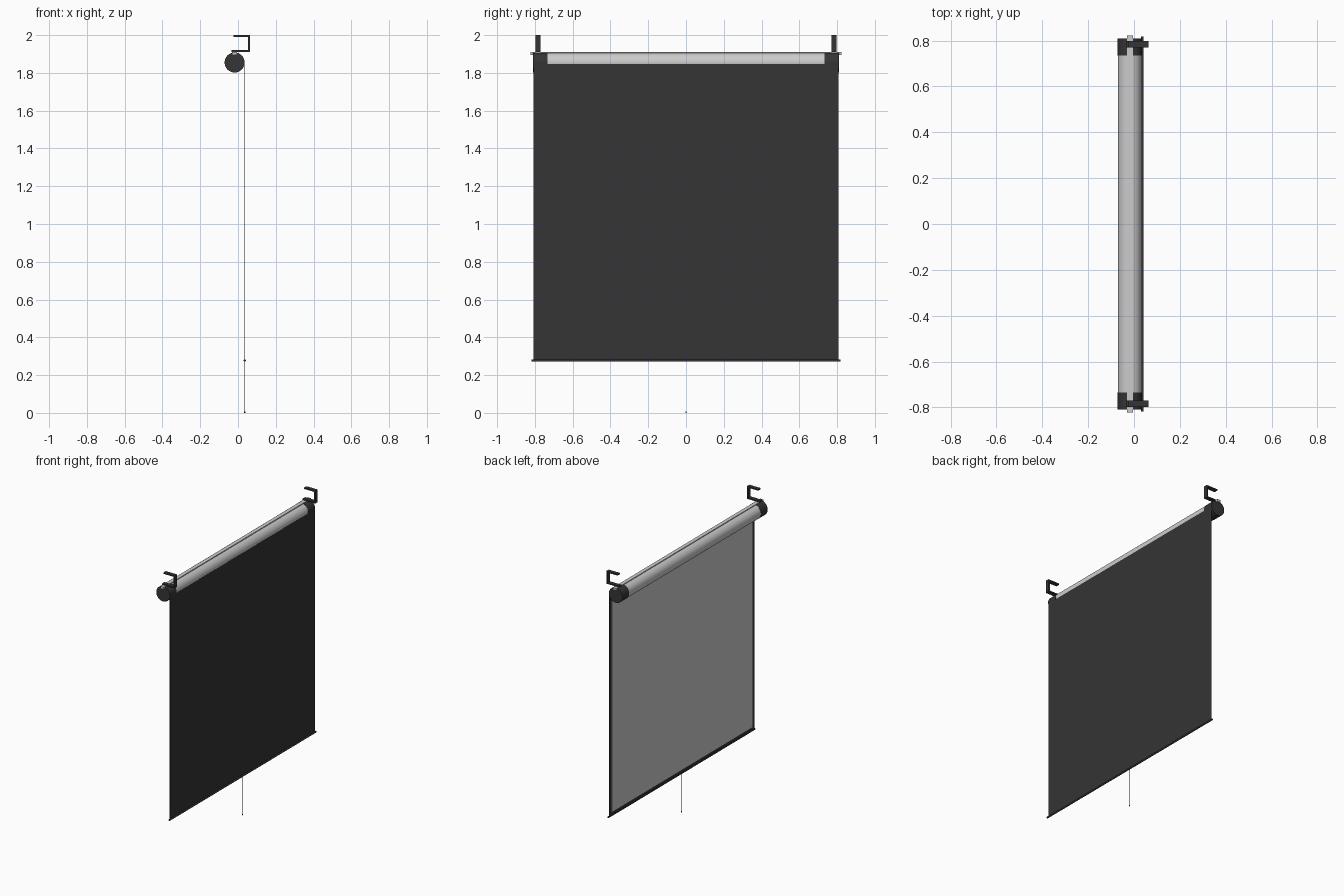
import bpy
from math import pi

if "Cube" in bpy.data.objects:
    bpy.data.objects.remove(bpy.data.objects["Cube"])

dark = bpy.data.materials.new("dark_finish")
dark.diffuse_color = (0.035, 0.035, 0.035, 1)
dark.use_nodes = True
dark.node_tree.nodes["Principled BSDF"].inputs["Base Color"].default_value = dark.diffuse_color


def finish(ob, name, mat=None, smooth=False):
    ob.name = name
    if mat:
        ob.data.materials.append(mat)
    if smooth:
        bpy.ops.object.shade_smooth_by_angle()
    return ob


def box(name, x0, x1, y0, y1, z0, z1, mat=None):
    bpy.ops.mesh.primitive_cube_add(size=1, location=((x0 + x1) / 2, (y0 + y1) / 2, (z0 + z1) / 2))
    ob = bpy.context.object
    ob.scale = (x1 - x0, y1 - y0, z1 - z0)
    bpy.ops.object.transform_apply(location=False, rotation=False, scale=True)
    return finish(ob, name, mat)


def rod(name, x, y, z, r, length, mat=None, along_y=True, sides=48):
    bpy.ops.mesh.primitive_cylinder_add(vertices=sides, radius=r, depth=length, location=(x, y, z),
                                        rotation=(pi / 2 if along_y else 0, 0, 0))
    return finish(bpy.context.object, name, mat, True)


def bracket(name, y):
    # C-shaped hook: closed outline in xz, extruded along y
    outline = [(-0.035, 1.911), (0.064, 1.911), (0.064, 2.0), (-0.024, 2.0),
               (-0.024, 1.991), (0.054, 1.991), (0.054, 1.920), (-0.035, 1.920)]
    n, w = len(outline), 0.0135
    verts = [(x, y + s * w, z) for s in (-1, 1) for x, z in outline]
    faces = [tuple(range(n)), tuple(range(2 * n - 1, n - 1, -1))]
    faces += [(i, i + n, (i + 1) % n + n, (i + 1) % n) for i in range(n)]
    me = bpy.data.meshes.new(name)
    me.from_pydata(verts, [], faces)
    ob = bpy.data.objects.new(name, me)
    bpy.context.collection.objects.link(ob)
    me.materials.append(dark)


# Roller casing and mounting rail
CX, CZ = -0.018, 1.855
rod("casing", CX, 0, CZ, 0.052, 1.48)
box("mounting_rail", -0.031, -0.004, -0.822, 0.822, 1.895, 1.911)

# End caps and hanging brackets on both ends
for side, s in (("left", -1), ("right", 1)):
    rod("end_cap_" + side, CX, s * 0.772, CZ, 0.053, 0.075, dark)
    bracket("bracket_" + side, s * 0.784)

# Screen: dark backing with a light viewing surface leaving a border
box("screen_backing", 0.032, 0.034, -0.808, 0.808, 0.277, 1.848, dark)
box("viewing_surface", 0.0305, 0.032, -0.783, 0.783, 0.303, 1.848)

# Bottom weight bar, pull cord and its tip
rod("bottom_bar", 0.036, 0, 0.277, 0.006, 1.634, dark, sides=24)
rod("pull_cord", 0.036, 0, 0.14, 0.001, 0.272, dark, along_y=False, sides=8)
rod("cord_tip", 0.036, 0, 0.004, 0.003, 0.008, dark, along_y=False, sides=12)
